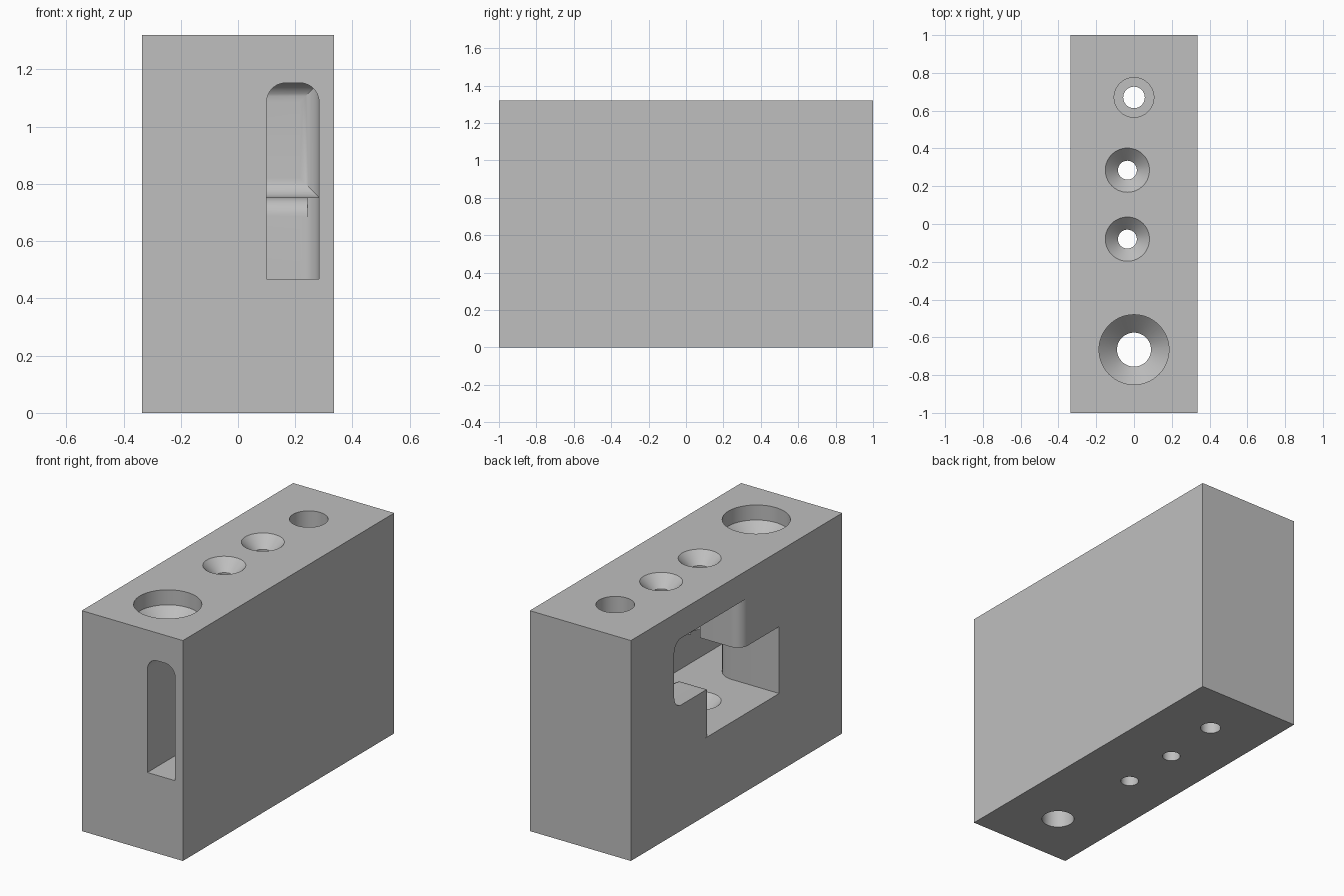
import bpy, bmesh, math
from mathutils import Vector

cube = bpy.data.objects.get("Cube")
if cube:
    bpy.data.objects.remove(cube)

grey = bpy.data.materials.new("plain grey")
grey.use_nodes = True
grey.diffuse_color = (0.52, 0.52, 0.52, 1)
grey.node_tree.nodes["Principled BSDF"].inputs["Base Color"].default_value = grey.diffuse_color

HX, H = 0.335, 1.32        # half width and height of the block
R = 0.067                  # common fillet radius
FLOOR, LEDGE, LOW_ROOF, ROOF = 0.467, 0.753, 0.867, 1.153
IN, OUT = 0.283, -0.45     # pocket depth in x, and a value beyond the open side


def finish(name, bm):
    bmesh.ops.recalc_face_normals(bm, faces=bm.faces)
    mesh = bpy.data.meshes.new(name)
    bm.to_mesh(mesh)
    bm.free()
    mesh.materials.append(grey)
    ob = bpy.data.objects.new(name, mesh)
    bpy.context.collection.objects.link(ob)
    return ob


def rounded(corners, steps=10):
    """Outline of (u, v, radius) corners, with an arc wherever radius > 0."""
    out = []
    for i, (u, v, r) in enumerate(corners):
        p = Vector((u, v))
        if r == 0:
            out.append(p)
            continue
        a = (Vector(corners[i - 1][:2]) - p).normalized()
        b = (Vector(corners[(i + 1) % len(corners)][:2]) - p).normalized()
        for k in range(steps + 1):
            t = math.pi / 2 * k / steps
            out.append(p + r * ((1 - math.sin(t)) * a + (1 - math.cos(t)) * b))
    return out


def prism(name, corners, axis, lo, hi):
    """Extrude a rounded outline along an axis; u and v are the other two."""
    bm = bmesh.new()

    def place(p, w):
        c = [p.x, p.y]
        c.insert("xyz".index(axis), w)
        return bm.verts.new(c)
    pts = rounded(corners)
    a = [place(p, lo) for p in pts]
    b = [place(p, hi) for p in pts]
    bm.faces.new(a)
    bm.faces.new(b)
    for i in range(len(a)):
        bm.faces.new((a[i - 1], a[i], b[i], b[i - 1]))
    return finish(name, bm)


def lathe(name, x, y, profile, n=64):
    """Solid of revolution about a vertical axis from (radius, z) points."""
    bm = bmesh.new()
    rings = [[bm.verts.new((x + r * math.cos(math.tau * k / n),
                            y + r * math.sin(math.tau * k / n), z))
              for k in range(n)] for r, z in profile]
    bm.faces.new(rings[0])
    bm.faces.new(rings[-1])
    for p, q in zip(rings, rings[1:]):
        for k in range(n):
            bm.faces.new((p[k - 1], p[k], q[k], q[k - 1]))
    return finish(name, bm)


def boolean(target, tool, operation="DIFFERENCE"):
    mod = target.modifiers.new(tool.name, "BOOLEAN")
    mod.operation, mod.solver, mod.object = operation, "EXACT", tool
    bpy.context.view_layer.objects.active = target
    bpy.ops.object.modifier_apply(modifier=mod.name)
    bpy.data.objects.remove(tool)


# Main block
block = prism("block", [(-HX, -1, 0), (HX, -1, 0), (HX, 1, 0), (-HX, 1, 0)], "z", 0, H)

# Upper pocket, open on one side, with a flared mouth and rounded far end
upper = prism("upper_pocket", [
    (OUT, -0.04 - R, 0), (-HX, -0.04 - R, 0), (-HX, -0.04, R),
    (IN, -0.04, 0), (IN, 0.59, R), (OUT, 0.59, 0)], "z", 0.6, 1.3)
side = prism("upper_side", [
    (-0.3, LEDGE, 0), (0.59, LEDGE, R), (0.59, ROOF, R), (-0.3, ROOF, 0)], "x", -0.6, 0.6)
boolean(upper, side, "INTERSECT")

# Lower pocket, blending into the front slot
lower = prism("lower_pocket", [
    (OUT, -0.403, 0), (0.1, -0.403, 0.12), (0.1, -0.6, 0), (IN, -0.6, 0),
    (IN, 0.233, R), (-HX, 0.233, R), (-HX, 0.233 + R, 0), (OUT, 0.233 + R, 0)],
    "z", FLOOR, LOW_ROOF)

# Rounded lip where the ledge drops into the lower pocket
lip = prism("ledge_lip", [
    (0.12, LEDGE - R, 0), (0.233, LEDGE - R, 0), (0.233, LEDGE, R),
    (0.233 + R, LEDGE, 0), (0.233 + R, 0.82, 0), (0.12, 0.82, 0)], "x", OUT, IN - 0.04)

# Slot from the front into both pockets
slot = prism("front_slot", [
    (0.1, FLOOR, 0), (IN, FLOOR, 0), (IN, ROOF, R), (0.1, ROOF, R)], "y", -1.1, 0.1)

# Vertical holes
big = lathe("large_bore", 0, -0.665, [
    (0.09, -0.1), (0.09, H - 0.185), (0.185, H - 0.09), (0.185, H + 0.1)])
small = lathe("back_bore", 0, 0.67, [
    (0.057, -0.1), (0.057, H - 0.135), (0.105, H - 0.135), (0.105, H + 0.1)])


def screw_hole(name, y, floor):
    r, s = 0.05, 0.117
    d = s - r
    return lathe(name, -0.035, y, [
        (r, -0.1), (r, floor - d), (s, floor), (s, floor + 0.05), (r, floor + 0.05),
        (r, H - d), (s, H), (s, H + 0.1)])


cutters = [upper, lower, lip, slot, big, small,
           screw_hole("screw_hole_back", 0.285, LEDGE),
           screw_hole("screw_hole_front", -0.08, FLOOR)]
for c in cutters:
    boolean(block, c)

# Smooth curved walls, crisp edges
bpy.ops.object.select_all(action="DESELECT")
block.select_set(True)
bpy.context.view_layer.objects.active = block
bpy.ops.object.shade_smooth_by_angle(angle=math.radians(25))
